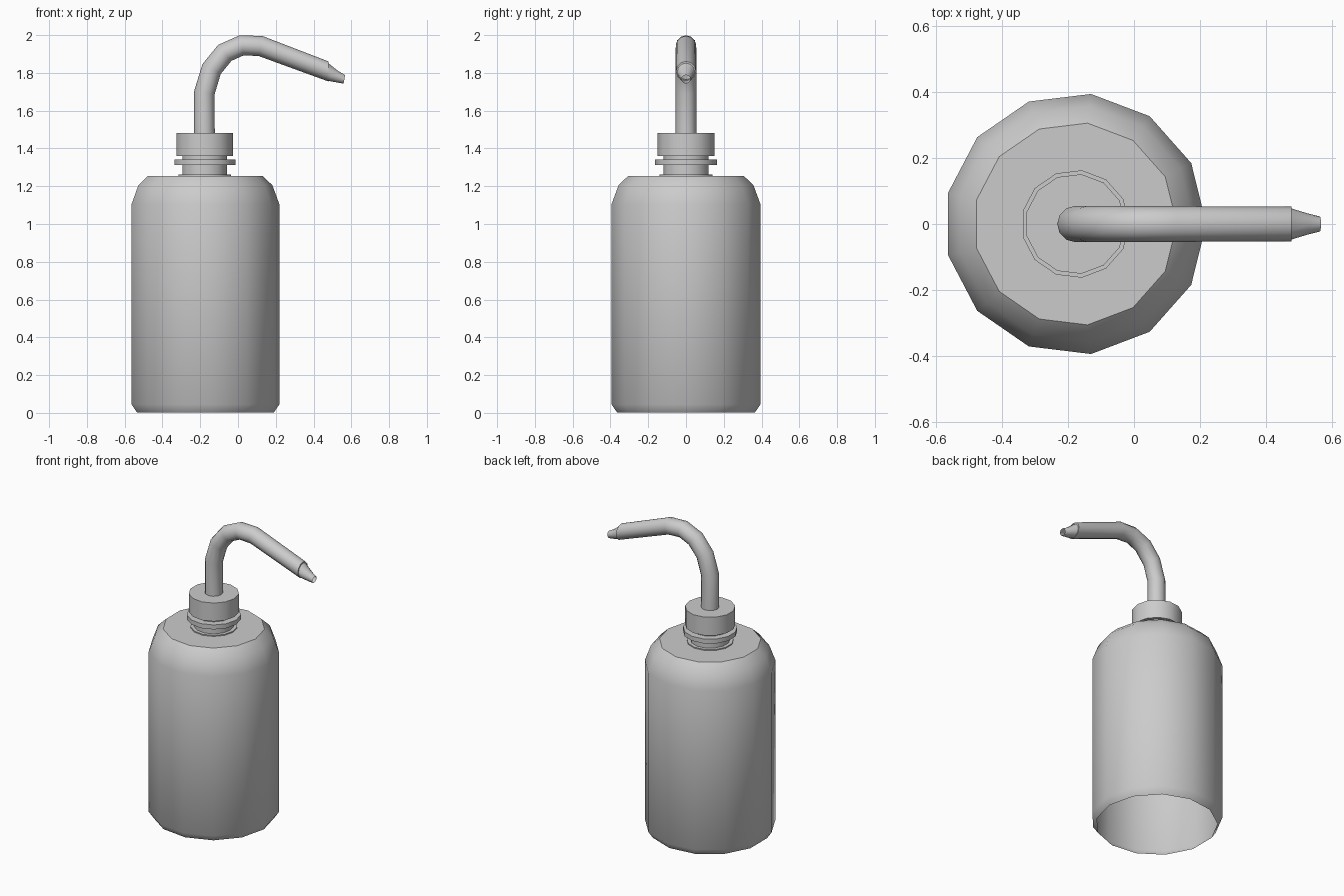
import bpy, bmesh, math
from mathutils import Vector

if "Cube" in bpy.data.objects:
    bpy.data.objects.remove(bpy.data.objects["Cube"])

CX = -0.178   # bottle axis
SIDES = 13


def finish(name, bm, angle=38):
    bmesh.ops.remove_doubles(bm, verts=bm.verts, dist=1e-5)
    bmesh.ops.recalc_face_normals(bm, faces=bm.faces)
    me = bpy.data.meshes.new(name)
    bm.to_mesh(me)
    bm.free()
    ob = bpy.data.objects.new(name, me)
    bpy.context.collection.objects.link(ob)
    bpy.ops.object.select_all(action='DESELECT')
    ob.select_set(True)
    bpy.context.view_layer.objects.active = ob
    bpy.ops.object.shade_smooth_by_angle(angle=math.radians(angle))
    return ob


def skin(name, rings, angle=38):
    """Join consecutive rings of points with quads."""
    bm = bmesh.new()
    loops = [[bm.verts.new(p) for p in ring] for ring in rings]
    n = len(rings[0])
    for a, b in zip(loops, loops[1:]):
        for i in range(n):
            j = (i + 1) % n
            bm.faces.new((a[i], a[j], b[j], b[i]))
    return finish(name, bm, angle)


def lathe(name, profile, angle=38):
    """Revolve (radius, z) pairs around the bottle axis."""
    steps = [2 * math.pi * i / SIDES for i in range(SIDES)]
    return skin(name, [[(CX + r * math.cos(t), r * math.sin(t), z) for t in steps]
                       for r, z in profile], angle)


def sweep(name, stations, sides=12):
    """Round rings along an xz path: (x, z, radius, tilt of the ring in degrees)."""
    rings = []
    for x, z, r, tilt in stations:
        up = Vector((-math.sin(math.radians(tilt)), 0, math.cos(math.radians(tilt))))
        ring = []
        for i in range(sides):
            t = 2 * math.pi * i / sides
            ring.append(Vector((x, 0, z)) + up * r * math.cos(t)
                        + Vector((0, r * math.sin(t), 0)))
        rings.append(ring)
    return skin(name, rings)


# Bottle body: open underneath, rounded shoulder, flat top
lathe("bottle_body", [(0.368, 0.003), (0.397, 0.045), (0.397, 1.105), (0.36, 1.205),
                      (0.308, 1.255), (0.12, 1.255)], 45 - 7)

# Neck with a small foot
lathe("neck", [(0.142, 1.255), (0.142, 1.262), (0.12, 1.262), (0.12, 1.36)])

# Thin collar ring
lathe("collar", [(0.118, 1.312), (0.164, 1.312), (0.164, 1.342), (0.118, 1.342)])

# Screw cap
lathe("cap", [(0.05, 1.36), (0.152, 1.36), (0.152, 1.482), (0.05, 1.482)])

# Bent spout tube
sweep("spout_tube", [(CX, 1.47, 0.055, 90), (CX, 1.695, 0.055, 82),
                     (-0.14, 1.82, 0.055, 62), (-0.07, 1.906, 0.055, 40),
                     (0.02, 1.946, 0.054, 12), (0.12, 1.942, 0.054, -10),
                     (0.478, 1.808, 0.053, 0), (0.478, 1.808, 0.044, 0)])

# Tapered nozzle tip
sweep("nozzle_tip", [(0.474, 1.807, 0.048, 0), (0.53, 1.779, 0.031, 0),
                     (0.563, 1.766, 0.023, -10)])
